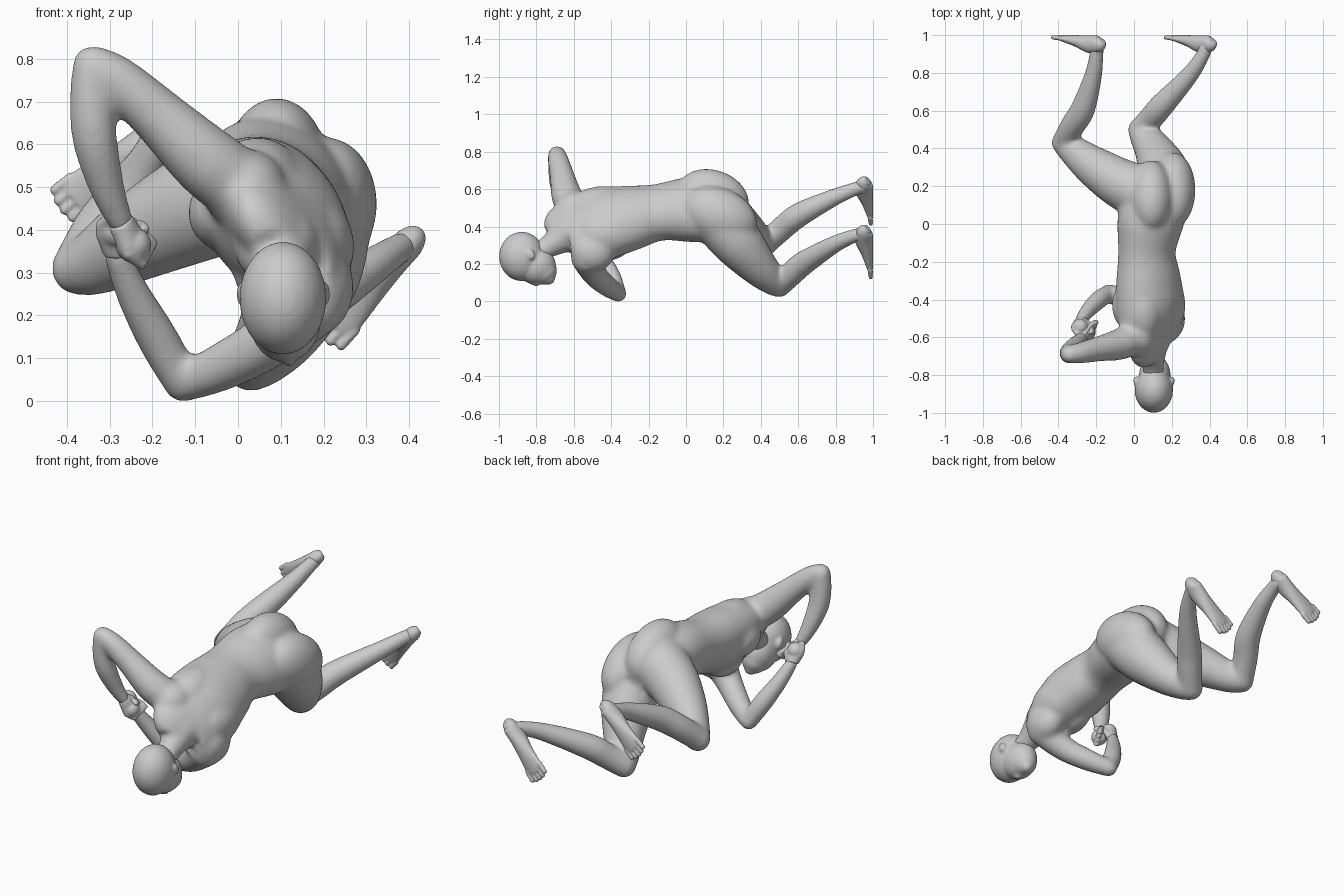
import bpy, bmesh, math
from mathutils import Vector, Matrix

bm = bmesh.new()


def catmull(p, i, t):
    a, b, c, d = p[max(i - 1, 0)], p[i], p[i + 1], p[min(i + 2, len(p) - 1)]
    return [0.5 * (2 * q + (r - o) * t + (2 * o - 5 * q + 4 * r - s) * t * t
                   + (3 * q - o - 3 * r + s) * t ** 3) for o, q, r, s in zip(a, b, c, d)]


def blob(c, r, tilt=0):
    r = (r, r, r) if isinstance(r, (int, float)) else r
    m = Matrix.Translation(c) @ Matrix.Rotation(tilt, 4, 'X') @ Matrix.Diagonal((*r, 1))
    bmesh.ops.create_uvsphere(bm, u_segments=24, v_segments=16, radius=1, matrix=m)


def loft(stations, wide=(1, 0, 0), seg=24):
    """Smooth tube through (x, y, z, half_width, half_depth, roll) stations."""
    st = [(s + (s[3],) if len(s) == 4 else s) for s in stations]
    st = [(s + (0,) if len(s) == 5 else s) for s in st]
    pts = [catmull(st, i, k / 4) for i in range(len(st) - 1) for k in range(4)] + [list(st[-1])]
    rings = []
    for i, p in enumerate(pts):
        c = Vector(p[:3])
        t = (Vector(pts[min(i + 1, len(pts) - 1)][:3]) - Vector(pts[max(i - 1, 0)][:3])).normalized()
        w = Matrix.Rotation(math.radians(p[5]), 3, 'Y') @ Vector(wide)
        w = (w - t * w.dot(t)).normalized()
        d = t.cross(w)
        rings.append([bm.verts.new(c + w * p[3] * math.cos(a) + d * p[4] * math.sin(a))
                      for a in (2 * math.pi * k / seg for k in range(seg))])
    for r0, r1 in zip(rings, rings[1:]):
        for k in range(seg):
            n = (k + 1) % seg
            bm.faces.new((r0[k], r0[n], r1[n], r1[k]))
    bm.faces.new(rings[0][::-1])
    bm.faces.new(rings[-1])


def limb(stations, wide=(0.3, 0.2, 1)):
    """Tube with rounded ends."""
    loft(stations, wide)
    for s in (stations[0], stations[-1]):
        blob(s[:3], s[3])


def finish(name, voxel, soften):
    """Fuse the collected pieces into one smooth skin."""
    global bm
    bmesh.ops.recalc_face_normals(bm, faces=bm.faces)
    mesh = bpy.data.meshes.new(name)
    bm.to_mesh(mesh)
    bm.free()
    bm = bmesh.new()
    ob = bpy.data.objects.new(name, mesh)
    bpy.context.collection.objects.link(ob)
    rm = ob.modifiers.new("skin", 'REMESH')
    rm.mode = 'VOXEL'
    rm.voxel_size = voxel
    rm.use_smooth_shade = True
    sm = ob.modifiers.new("soften", 'SMOOTH')
    sm.factor = .5
    sm.iterations = soften


# Torso, twisted along its length
loft([(.10, -.705, .345, .09, .05, 52), (.085, -.645, .385, .165, .085, 56),
      (.09, -.54, .39, .215, .125, 54), (.085, -.42, .42, .212, .155, 50),
      (.075, -.28, .45, .19, .15, 47), (.068, -.15, .475, .165, .138, 45),
      (.085, 0, .49, .19, .155, 42), (.11, .12, .48, .19, .15, 40),
      (.125, .22, .45, .15, .12, 40), (.13, .31, .42, .07, .08, 40)], seg=28)
# Chest, shoulder blades, shoulders and buttocks
blob((-.03, -.43, .44), (.088, .13, .09))
blob((.07, -.43, .30), (.08, .13, .085))
blob((.045, -.44, .495), (.115, .19, .122))
blob((.175, -.43, .36), (.098, .16, .12))
blob((.015, -.59, .495), (.1, .115, .095))
blob((.185, -.50, .265), (.087, .12, .11))
blob((.09, .145, .555), (.118, .20, .147), -.35)
blob((.208, .18, .46), (.118, .21, .145), -.4)

# Neck
limb([(.105, -.83, .24, .054), (.10, -.74, .29, .06), (.09, -.62, .365, .10)])

# Right arm, elbow raised
limb([(.02, -.59, .49, .085), (-.07, -.635, .557, .084), (-.18, -.66, .66, .068),
      (-.28, -.682, .75, .057), (-.337, -.69, .784, .049)])
limb([(-.34, -.69, .784, .049), (-.342, -.685, .69, .053), (-.333, -.67, .60, .053),
      (-.304, -.63, .49, .042), (-.275, -.60, .42, .032)])
# Left arm, elbow low
limb([(.17, -.53, .23, .085), (.07, -.485, .14, .066), (-.04, -.415, .078, .057),
      (-.13, -.36, .04, .045)])
limb([(-.13, -.363, .041, .045), (-.185, -.40, .14, .05), (-.245, -.46, .25, .042),
      (-.285, -.515, .345, .032)])

# Right leg
limb([(.05, .16, .51, .148), (-.08, .22, .46, .132), (-.22, .31, .39, .107),
      (-.33, .395, .325, .079), (-.374, .43, .31, .064)])
limb([(-.374, .43, .311, .062), (-.325, .52, .395, .066), (-.27, .61, .465, .066),
      (-.215, .79, .555, .048), (-.198, .91, .603, .038), (-.195, .945, .613, .038)])
# Left leg
limb([(.17, .17, .44, .145), (.155, .28, .31, .136), (.105, .39, .182, .104),
      (.05, .47, .105, .078), (.03, .498, .084, .064)])
limb([(.03, .498, .084, .063), (.09, .56, .143, .066), (.15, .63, .205, .066),
      (.30, .795, .305, .048), (.37, .905, .352, .038), (.385, .945, .358, .038)])
finish("body", .0085, 36)

# Head, face turned down
blob((.105, -.878, .24), (.102, .122, .132))
blob((.11, -.80, .19), (.084, .105, .10))
blob((.112, -.765, .165), (.068, .075, .075))
limb([(.112, -.80, .145, .055), (.118, -.735, .125, .036)])
limb([(.115, -.845, .11, .012), (.12, -.80, .092, .014)])
for x in (.008, .204):
    blob((x, -.83, .25), (.012, .022, .03), .4)
finish("head", .007, 10)

# Hands, curled together
for name, base, palm, tip, side in (
        ("right_hand", (-.275, -.60, .42), (-.245, -.575, .365), (-.21, -.545, .34), (.3, .75, .55)),
        ("left_hand", (-.285, -.515, .345), (-.285, -.545, .40), (-.255, -.585, .42), (.85, .3, -.3))):
    b, p, t, s = (Vector(v) for v in (base, palm, tip, side))
    s.normalize()
    loft([(*b, .032, .03), (*((b + p) / 2), .041, .031), (*p, .049, .031),
          (*(p + (t - p) * .5), .042, .025)], s)
    blob(p, .042)
    for k in range(4):
        o = s * (k - 1.5) * .024
        q = t + o + (b - p) * .35
        limb([(*(p + o), .015), (*(t + o), .0145), (*q, .012)], s)
    limb([(*(b + s * .02), .016), (*(p + s * .05), .014), (*((p + t) / 2 + s * .048), .013)], s)
    finish(name, .005, 3)

# Feet with toes, soles against the back plane
for name, heel, toe in (("right_foot", (-.185, .632), (-.38, .468)),
                        ("left_foot", (.402, .372), (.22, .18))):
    h, t = Vector((heel[0], 0, heel[1])), Vector((toe[0], 0, toe[1]))
    d = t - h
    w = Vector((-d.z, 0, d.x)).normalized()
    row = lambda f, y, a, b: ((h + d * f).x, y, (h + d * f).z, a, b)
    loft([row(-.09, .972, .022, .024), row(0, .955, .036, .044), row(.25, .952, .039, .048),
          row(.55, .967, .046, .033), row(.85, .98, .055, .021), row(1, .985, .052, .015)], tuple(w))
    for k in range(5):
        o = w * (k - 2) * .024
        a, e = h + d * .9 + o, h + d * (1.13 - .012 * (k - 2) ** 2) + o * 1.05
        limb([(a.x, .984, a.z, .013), (e.x, .988, e.z, .012)])
    finish(name, .005, 3)
